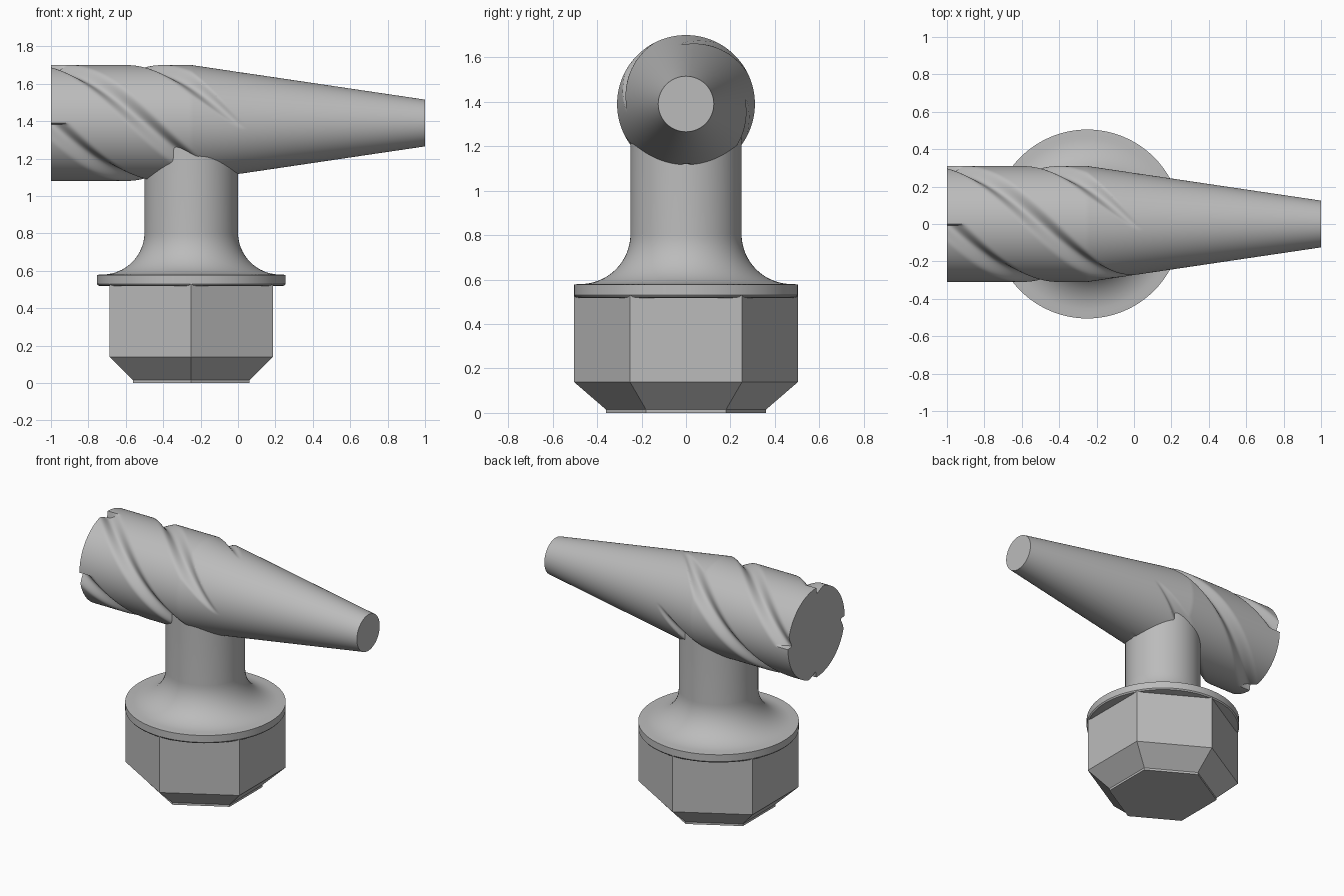
import bpy, bmesh, math

if "Cube" in bpy.data.objects:
    bpy.data.objects.remove(bpy.data.objects["Cube"])

grey = bpy.data.materials.new("plain grey")
grey.diffuse_color = (0.5, 0.5, 0.5, 1)
grey.use_nodes = True
grey.node_tree.nodes["Principled BSDF"].inputs["Base Color"].default_value = grey.diffuse_color

AXIS_X = -0.25      # centre line of stem and hex base
HANDLE_Z = 1.39     # centre line of the fluted handle


def loft(name, rings):
    """Skin closed rings of equal length and cap both ends."""
    bm = bmesh.new()
    loops = [[bm.verts.new(p) for p in ring] for ring in rings]
    n = len(loops[0])
    for a, b in zip(loops, loops[1:]):
        for i in range(n):
            j = (i + 1) % n
            bm.faces.new((a[i], a[j], b[j], b[i]))
    bm.faces.new(loops[0][::-1])
    bm.faces.new(loops[-1])
    bmesh.ops.recalc_face_normals(bm, faces=bm.faces)
    mesh = bpy.data.meshes.new(name)
    bm.to_mesh(mesh)
    bm.free()
    mesh.materials.append(grey)
    obj = bpy.data.objects.new(name, mesh)
    bpy.context.collection.objects.link(obj)
    return obj


def smooth(obj, degrees=30):
    bpy.ops.object.select_all(action='DESELECT')
    obj.select_set(True)
    bpy.context.view_layer.objects.active = obj
    bpy.ops.object.shade_smooth_by_angle(angle=math.radians(degrees))


def upright_rings(profile, sides):
    """Rings around the vertical axis, with a corner on the y axis."""
    return [[(AXIS_X + r * math.sin(2 * math.pi * i / sides),
              r * math.cos(2 * math.pi * i / sides), z) for i in range(sides)]
            for r, z in profile]


# Hex base with a chamfered foot
loft("hex_base", upright_rings(
    [(0.36, 0), (0.36, 0.015), (0.505, 0.14), (0.505, 0.53)], 6))

# Flange, concave flare and round stem in one turned profile
profile = [(0.485, 0.518), (0.498, 0.521), (0.505, 0.53), (0.505, 0.578)]
for i in range(17):
    t = math.pi / 2 * i / 16
    profile.append((0.475 - 0.225 * math.sin(t), 0.805 - 0.225 * math.cos(t)))
profile.append((0.25, 1.36))
smooth(loft("stem_and_flange", upright_rings(profile, 96)))


# Handle: straight then tapered, with four helical flutes that run out on the taper
def handle_radius(x, a):
    body = 0.31 - 0.148 * max(0, x + 0.25)
    centre = 180 * (x + 1)                    # quarter turn every half unit
    d = (a - centre + 45) % 90 - 45           # angle from the nearest flute
    in_flute = abs(d) < 18 and d + centre > 0.01   # straight wall at the cut end
    depth = 0.042 * (0.5 + 0.5 * math.cos(math.pi * d / 18)) if in_flute else 0
    return min(body, 0.31 - depth)


SIDES = 240
stations = [-1 + 0.0125 * i for i in range(93)] + [0.4, 0.7, 1.0]
rings = []
for x in stations:
    ring = []
    for i in range(SIDES):
        a = 360 * i / SIDES
        r = handle_radius(x, a)
        ring.append((x, -r * math.sin(math.radians(a)),
                     HANDLE_Z + r * math.cos(math.radians(a))))
    rings.append(ring)
smooth(loft("fluted_handle", rings))
